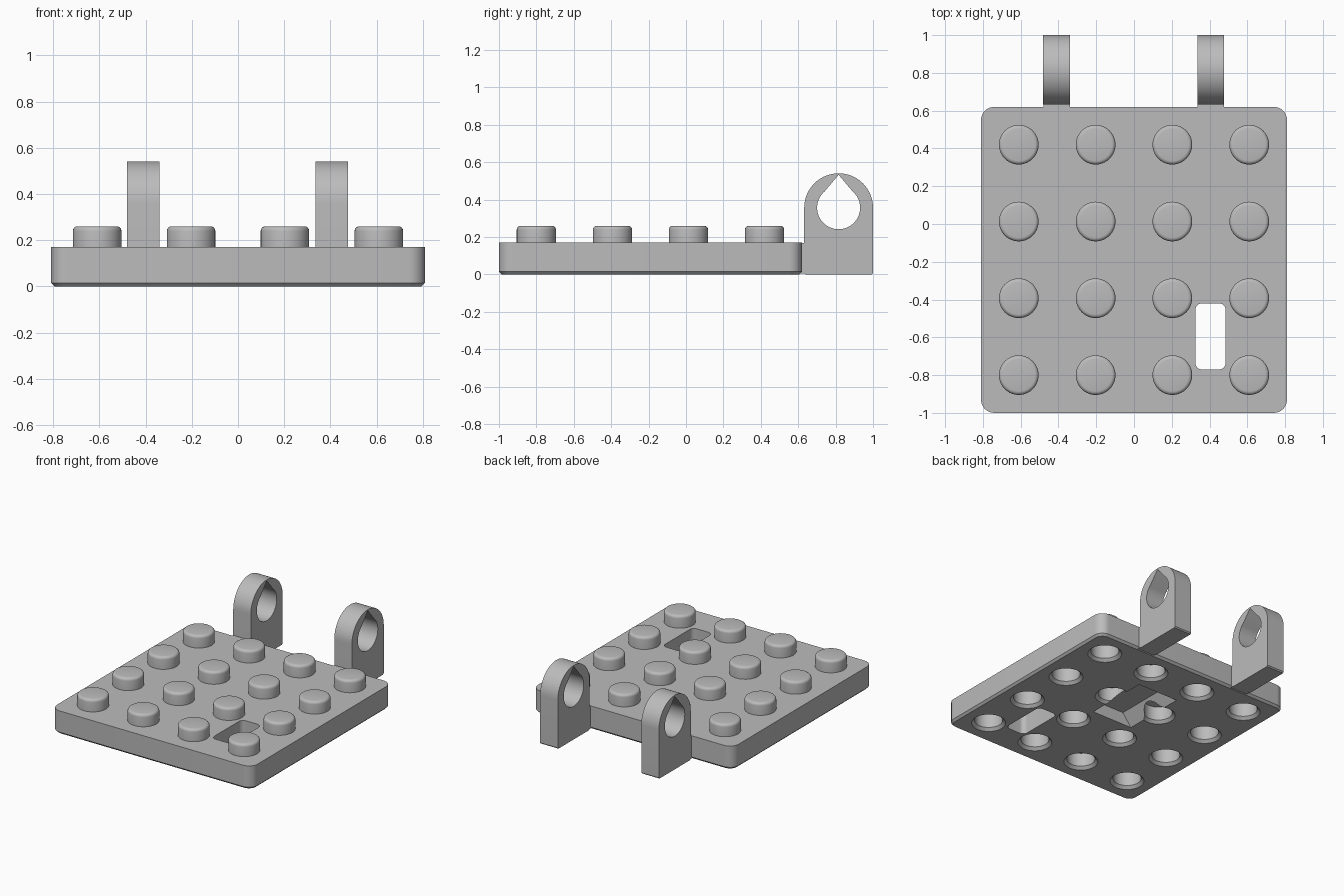
import bpy, bmesh
from math import pi, sin, cos, radians
from mathutils import Matrix, Vector

cube = bpy.data.objects.get("Cube")
if cube:
    bpy.data.objects.remove(cube, do_unlink=True)

mat = bpy.data.materials.new("plain grey")
mat.use_nodes = True
GREY = (0.5, 0.5, 0.5, 1)
mat.diffuse_color = GREY
mat.node_tree.nodes["Principled BSDF"].inputs["Base Color"].default_value = GREY

CY = -0.19                                  # centre of the plate in y
GRID = [-0.61, -0.203, 0.203, 0.61]         # stud pitch


def finish(name, bm):
    bmesh.ops.recalc_face_normals(bm, faces=bm.faces[:])
    mesh = bpy.data.meshes.new(name)
    bm.to_mesh(mesh)
    bm.free()
    mesh.materials.append(mat)
    ob = bpy.data.objects.new(name, mesh)
    bpy.context.collection.objects.link(ob)
    return ob


def loft(bm, rings):
    """Skin a stack of matching rings and cap both ends."""
    loops = [[bm.verts.new(p) for p in ring] for ring in rings]
    n = len(loops[0])
    for a, b in zip(loops, loops[1:]):
        for i in range(n):
            j = (i + 1) % n
            bm.faces.new((a[i], a[j], b[j], b[i]))
    bm.faces.new(loops[0][::-1])
    bm.faces.new(loops[-1])


def round_rect(cx, cy, hx, hy, r, z, steps=8):
    pts = []
    for k, (sx, sy) in enumerate([(1, 1), (-1, 1), (-1, -1), (1, -1)]):
        for i in range(steps + 1):
            a = (k + i / steps) * pi / 2
            pts.append((cx + sx * (hx - r) + r * cos(a), cy + sy * (hy - r) + r * sin(a), z))
    return pts


def circle(cx, cy, r, z, n=40):
    return [(cx + r * cos(2 * pi * i / n), cy + r * sin(2 * pi * i / n), z) for i in range(n)]


def turned_grid(name, profile):
    """One turned shape at every stud position."""
    bm = bmesh.new()
    for x in GRID:
        for y in GRID:
            loft(bm, [circle(x, y + CY, r, z) for r, z in profile])
    return finish(name, bm)


def cut(ob, cutter):
    mod = ob.modifiers.new("cut", 'BOOLEAN')
    mod.operation = 'DIFFERENCE'
    mod.solver = 'EXACT'
    mod.object = cutter
    bpy.context.view_layer.objects.active = ob
    bpy.ops.object.modifier_apply(modifier=mod.name)
    bpy.data.objects.remove(cutter, do_unlink=True)


def smooth(ob):
    bpy.ops.object.select_all(action='DESELECT')
    ob.select_set(True)
    bpy.context.view_layer.objects.active = ob
    bpy.ops.object.shade_smooth_by_angle(angle=radians(30))


# Base plate with a chamfered underside
bm = bmesh.new()
loft(bm, [round_rect(0, CY, 0.795, 0.795, 0.055, 0),
          round_rect(0, CY, 0.81, 0.81, 0.07, 0.015),
          round_rect(0, CY, 0.81, 0.81, 0.07, 0.17)])
plate = finish("base_plate", bm)

# Countersunk sockets below
cut(plate, turned_grid("socket_cutter", [(0.13, -0.015), (0.095, 0.02), (0.095, 0.12)]))

# Through slot
bm = bmesh.new()
loft(bm, [round_rect(0.405, -0.595, 0.08, 0.175, 0.035, z) for z in (-0.1, 0.3)])
cut(plate, finish("slot_cutter", bm))

# Sloped pocket under the middle
bm = bmesh.new()
loft(bm, [[(x, y, z) for x, z in ((-0.173, -0.01), (0.173, -0.01), (0.095, 0.09), (-0.095, 0.09))]
          for y in (-0.23, 0.25)])
cut(plate, finish("pocket_cutter", bm))
smooth(plate)

# Studs with rounded rims
rim = [(0.085 + 0.02 * cos(a), 0.24 + 0.02 * sin(a)) for a in (i * pi / 8 for i in range(5))]
smooth(turned_grid("studs", [(0.105, 0.165)] + rim))

# Hinge lugs with teardrop eyes
LY, LZ, LR, ER = 0.816, 0.357, 0.184, 0.115


def lug_outline(x):
    arc = [(x, LY + LR * cos(i * pi / 32), LZ + LR * sin(i * pi / 32)) for i in range(33)]
    return arc + [(x, LY - LR, 0.008), (x, LY - LR + 0.008, 0),
                  (x, LY + LR - 0.008, 0), (x, LY + LR, 0.008)]


def teardrop(x):
    lift = radians(50)                      # tangent angle of the pointed top
    sweep = 2 * pi - (pi - 2 * lift)
    start = pi - lift
    pts = [(x, LY + ER * cos(start + sweep * i / 40), LZ + ER * sin(start + sweep * i / 40))
           for i in range(41)]
    return pts + [(x, LY, LZ + ER / cos(pi / 2 - lift) + 0.026)]


for name, cx in (("left_lug", 0.406), ("right_lug", -0.41)):
    bm = bmesh.new()
    loft(bm, [lug_outline(cx + s * 0.071) for s in (-1, 1)])
    lug = finish(name, bm)
    bm = bmesh.new()
    loft(bm, [teardrop(cx + s * 0.2) for s in (-1, 1)])
    cut(lug, finish("eye_cutter", bm))
    smooth(lug)

    # Short web joining the lug to the plate
    bm = bmesh.new()
    bmesh.ops.create_cube(bm, size=1, matrix=Matrix.Translation(Vector((cx, 0.62, 0.0865)))
                          @ Matrix.Diagonal((0.14, 0.05, 0.163, 1)))
    finish(name + "_web", bm)
